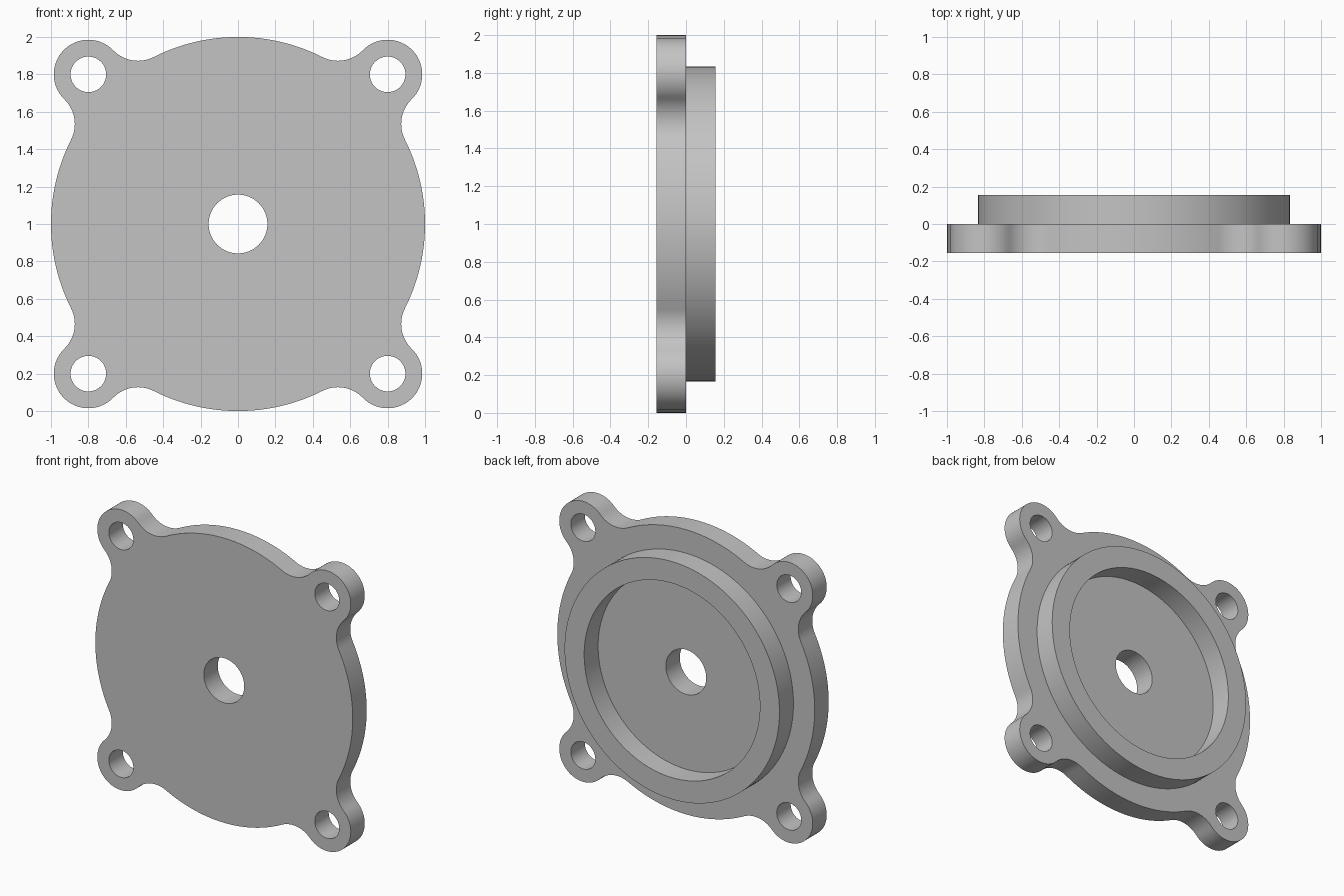
import bpy
import bmesh
from math import acos, atan2, cos, pi, radians, sin
from mathutils import Vector

cube = bpy.data.objects.get("Cube")
if cube:
    bpy.data.objects.remove(cube, do_unlink=True)

# Dimensions
DEPTH = 0.155          # thickness of the plate, and height of the rim
DISC, LUG, FILLET = 1.0, 0.185, 0.185
BOLT, BORE = 0.095, 0.157
RIM_OUT, RIM_IN = 0.835, 0.683
BOLT_POS = 0.8


def arc(cx, cz, r, a0, a1, n):
    """Points along an arc, without its end point."""
    angles = [a0 + (a1 - a0) * i / n for i in range(n)]
    return [Vector((cx + r * cos(a), 0, cz + r * sin(a))) for a in angles]


def circle(r, n, cx=0, cz=0):
    return arc(cx, cz, r, 0, 2 * pi, n)


def plate_outline():
    """Disc with four corner lugs blended in by tangent fillets."""
    dist = BOLT_POS * 2 ** 0.5
    reach = DISC + FILLET
    a = acos((reach ** 2 + dist ** 2 - (LUG + FILLET) ** 2) / (2 * dist * reach))
    fx, fz = reach * cos(a), reach * sin(a)
    b = atan2(fz, fx - dist)
    quarter = arc(fx, -fz, FILLET, pi - a, pi - b, 14)
    quarter += arc(dist, 0, LUG, -b, b, 36)
    quarter += arc(fx, fz, FILLET, pi + b, pi + a, 14)
    quarter += arc(0, 0, DISC, a, pi / 2 - a, 24)
    points = []
    for k in range(4):
        t = pi / 4 + k * pi / 2
        points += [Vector((p.x * cos(t) - p.z * sin(t), 0,
                           p.x * sin(t) + p.z * cos(t))) for p in quarter]
    return points


bm = bmesh.new()


def ring_verts(loop, y):
    return [bm.verts.new((p.x, y, p.z + 1)) for p in loop]


def cap(loops, y, facing):
    """Flat face bounded by an outer loop and any holes."""
    edges = []
    for loop in loops:
        vs = ring_verts(loop, y)
        edges += [bm.edges.new((vs[i - 1], vs[i])) for i in range(len(vs))]
    bmesh.ops.triangle_fill(bm, edges=edges, use_beauty=True,
                            normal=(0, facing, 0))


def wall(loop, y0, y1):
    """Straight side between two depths."""
    lo, hi = ring_verts(loop, y0), ring_verts(loop, y1)
    for i in range(len(loop)):
        bm.faces.new((lo[i - 1], lo[i], hi[i], hi[i - 1]))


outline = plate_outline()
bore = circle(BORE, 64)
rim_out, rim_in = circle(RIM_OUT, 128), circle(RIM_IN, 128)
bolts = [circle(BOLT, 48, x, z) for x in (-BOLT_POS, BOLT_POS)
         for z in (-BOLT_POS, BOLT_POS)]

# Plate: front, back flange, outer side and holes
cap([outline, bore] + bolts, -DEPTH, -1)
cap([outline, rim_out] + bolts, 0, 1)
for loop in [outline, bore] + bolts:
    wall(loop, -DEPTH, 0)

# Raised rim and the floor inside it
cap([rim_in, bore], 0, 1)
cap([rim_out, rim_in], DEPTH, 1)
wall(rim_out, 0, DEPTH)
wall(rim_in, 0, DEPTH)

bmesh.ops.remove_doubles(bm, verts=bm.verts[:], dist=0.0001)
bmesh.ops.recalc_face_normals(bm, faces=bm.faces[:])
# Merge the cap triangles into clean flat faces
bmesh.ops.dissolve_limit(bm, angle_limit=radians(0.1),
                         verts=[], edges=bm.edges[:])
mesh = bpy.data.meshes.new("flange_cover")
bm.to_mesh(mesh)
bm.free()

cover = bpy.data.objects.new("flange_cover", mesh)
bpy.context.collection.objects.link(cover)

# Plain grey metal
grey = bpy.data.materials.new("grey_metal")
grey.use_nodes = True
grey.diffuse_color = (0.55, 0.55, 0.55, 1)
grey.node_tree.nodes["Principled BSDF"].inputs["Base Color"].default_value = grey.diffuse_color
mesh.materials.append(grey)

bpy.ops.object.select_all(action="DESELECT")
cover.select_set(True)
bpy.context.view_layer.objects.active = cover
bpy.ops.object.shade_smooth_by_angle(angle=radians(30))
